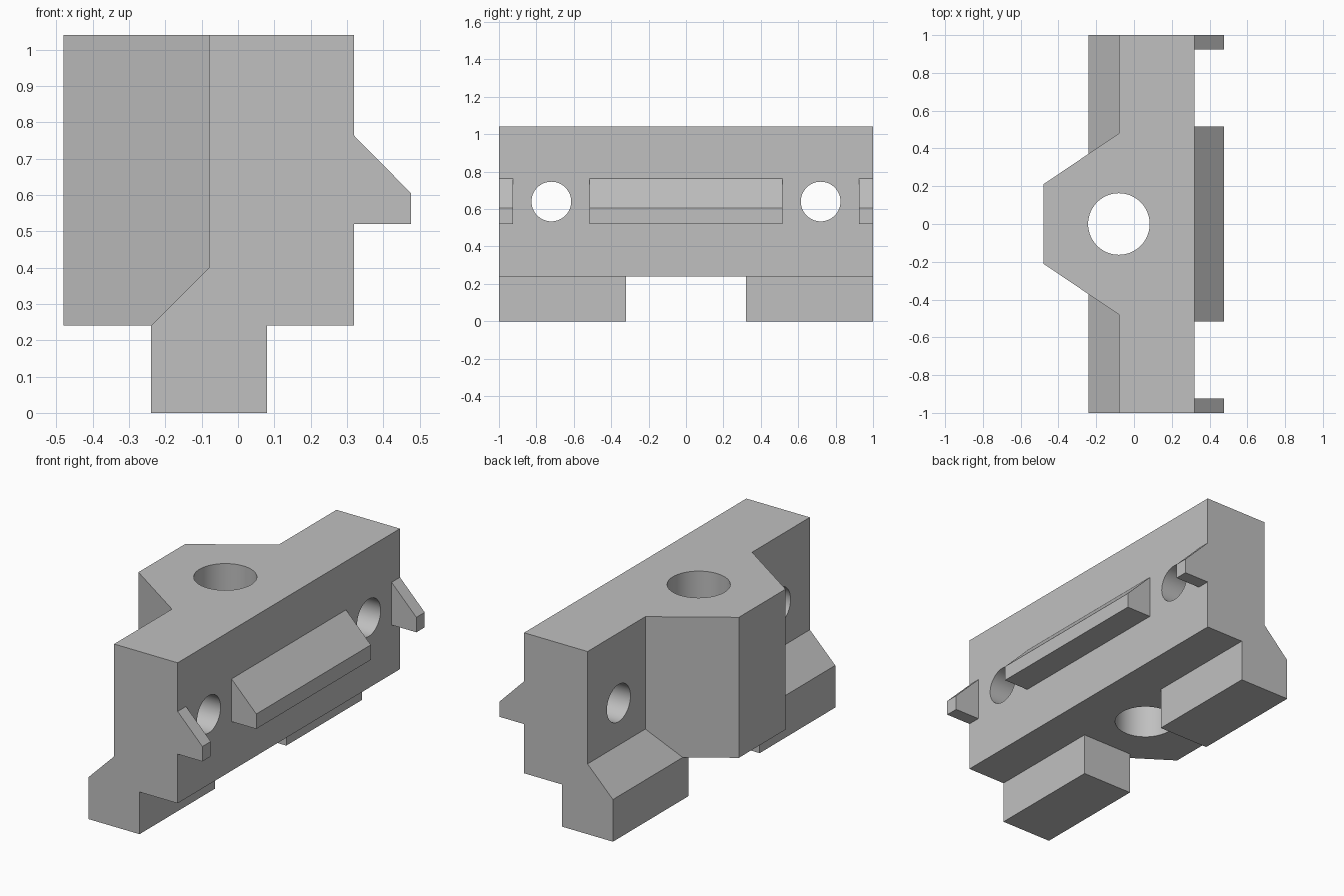
import bpy, bmesh, math
from mathutils import Vector

if "Cube" in bpy.data.objects:
    bpy.data.objects.remove(bpy.data.objects["Cube"], do_unlink=True)

grey = bpy.data.materials.new("light grey")
grey.use_nodes = True
colour = (0.527, 0.527, 0.527, 1)
grey.diffuse_color = colour
grey.node_tree.nodes["Principled BSDF"].inputs["Base Color"].default_value = colour


def prism(name, points, axis, low, high):
    """Extrude a closed outline along x (y, z points), y (x, z) or z (x, y)."""
    place = {"x": lambda p: (low, p[0], p[1]),
             "y": lambda p: (p[0], low, p[1]),
             "z": lambda p: (p[0], p[1], low)}[axis]
    shift = Vector([(high - low) * (axis == a) for a in "xyz"])
    bm = bmesh.new()
    face = bm.faces.new([bm.verts.new(place(p)) for p in points])
    out = bmesh.ops.extrude_face_region(bm, geom=[face])["geom"]
    bmesh.ops.translate(bm, vec=shift, verts=[v for v in out if isinstance(v, bmesh.types.BMVert)])
    bmesh.ops.recalc_face_normals(bm, faces=bm.faces)
    mesh = bpy.data.meshes.new(name)
    bm.to_mesh(mesh)
    bm.free()
    mesh.materials.append(grey)
    obj = bpy.data.objects.new(name, mesh)
    bpy.context.collection.objects.link(obj)
    return obj


def circle(u, v, radius, sides=64):
    turns = [2 * math.pi * i / sides for i in range(sides)]
    return [(u + radius * math.cos(t), v + radius * math.sin(t)) for t in turns]


def combine(target, part, operation):
    mod = target.modifiers.new(part.name, "BOOLEAN")
    mod.operation, mod.solver, mod.object = operation, "EXACT", part
    bpy.context.view_layer.objects.active = target
    bpy.ops.object.modifier_apply(modifier=mod.name)
    bpy.data.objects.remove(part, do_unlink=True)


# Long body with sloped lip and foot, notched in the middle to leave two feet
body = prism("bracket_body", [(-0.24, 0), (0.08, 0), (0.08, 0.24), (0.32, 0.24), (0.32, 1.04),
                              (-0.08, 1.04), (-0.08, 0.40), (-0.24, 0.24)], "y", -1, 1)
notch = [(-0.32, -0.1), (0.32, -0.1), (0.32, 0.24), (-0.32, 0.24)]
combine(body, prism("foot_notch", notch, "x", -0.6, 0.6), "DIFFERENCE")

# Tapered boss
boss = [(0.1, -0.48), (0.1, 0.48), (-0.08, 0.48), (-0.48, 0.21), (-0.48, -0.21), (-0.08, -0.48)]
combine(body, prism("boss", boss, "z", 0.24, 1.04), "UNION")

# Hooked ridges: one long in the middle, one short at each end
hook = [(0.2, 0.52), (0.476, 0.52), (0.476, 0.605), (0.32, 0.763), (0.2, 0.763)]
for low, high in ((-1, -0.925), (-0.515, 0.515), (0.925, 1)):
    combine(body, prism("ridge", hook, "y", low, high), "UNION")

# Vertical bore and the two cross holes
combine(body, prism("bore", circle(-0.08, 0, 0.163), "z", -0.2, 1.3), "DIFFERENCE")
for side in (-1, 1):
    combine(body, prism("cross_hole", circle(side * 0.72, 0.64, 0.106), "x", -0.7, 0.7), "DIFFERENCE")

bpy.ops.object.select_all(action="DESELECT")
body.select_set(True)
bpy.context.view_layer.objects.active = body
bpy.ops.object.shade_smooth_by_angle(angle=math.radians(30))
